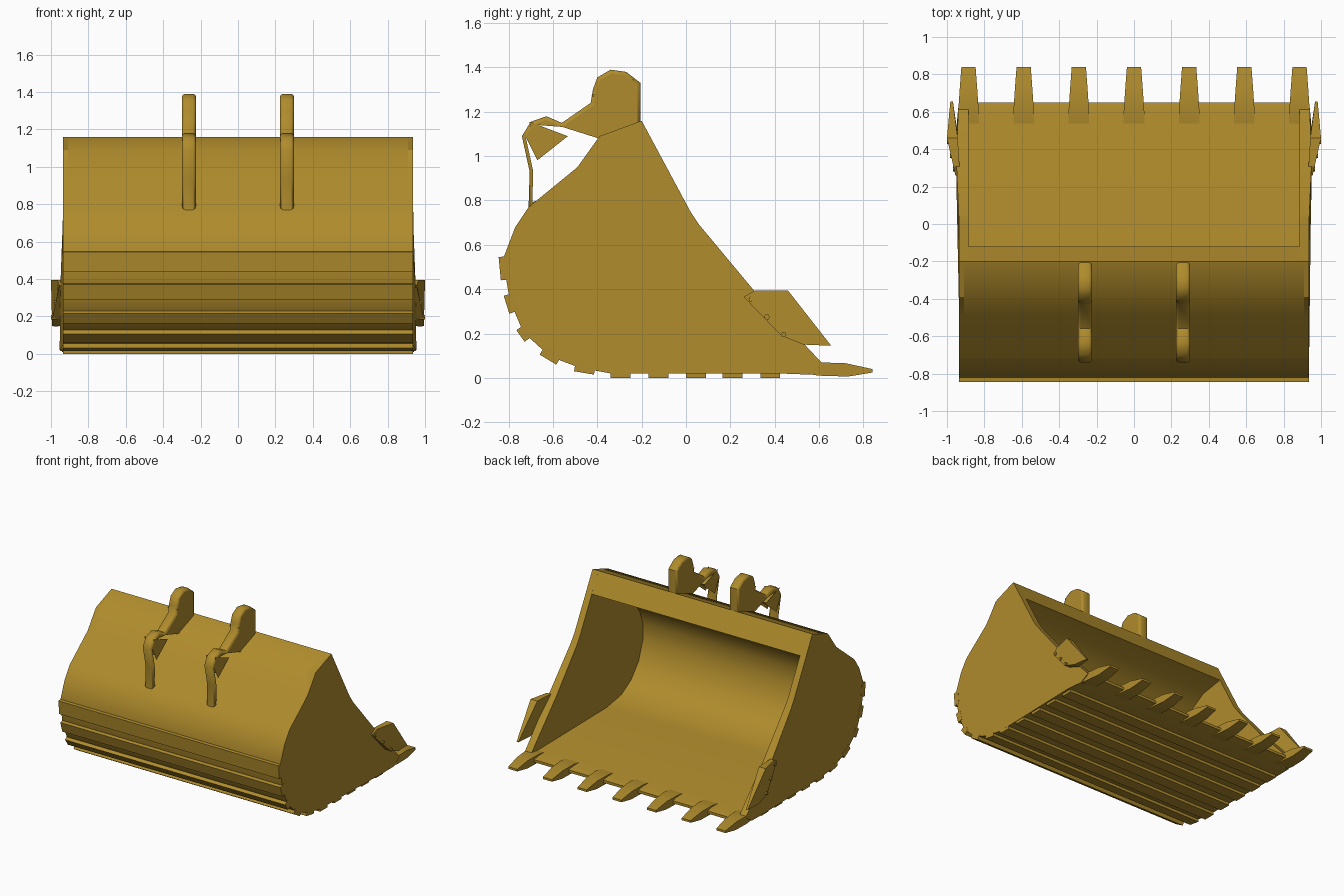
import bpy, bmesh
from mathutils import Matrix, Vector

if "Cube" in bpy.data.objects:
    bpy.data.objects.remove(bpy.data.objects["Cube"])

paint = bpy.data.materials.new("yellow_paint")
paint.diffuse_color = (0.43, 0.26, 0.025, 1)
paint.use_nodes = True
paint.node_tree.nodes["Principled BSDF"].inputs["Base Color"].default_value = paint.diffuse_color


def finish(ob, angle=0.6):
    ob.data.materials.append(paint)
    bpy.ops.object.select_all(action='DESELECT')
    ob.select_set(True)
    bpy.context.view_layer.objects.active = ob
    bpy.ops.object.shade_smooth_by_angle(angle=angle)
    return ob


def prism(name, pts, lo, hi, angle=0.6):
    """Solid from a (y, z) outline; lo and hi give x as functions of y."""
    bm = bmesh.new()
    a = [bm.verts.new((lo(y), y, z)) for y, z in pts]
    b = [bm.verts.new((hi(y), y, z)) for y, z in pts]
    bm.faces.new(a)
    bm.faces.new(b[::-1])
    n = len(pts)
    for i in range(n):
        j = (i + 1) % n
        bm.faces.new((a[i], b[i], b[j], a[j]))
    bmesh.ops.recalc_face_normals(bm, faces=bm.faces)
    me = bpy.data.meshes.new(name)
    bm.to_mesh(me)
    bm.free()
    ob = bpy.data.objects.new(name, me)
    bpy.context.collection.objects.link(ob)
    return finish(ob, angle)


def lerp_table(table):
    """Piecewise linear function of y."""
    def f(y):
        if y <= table[0][0]:
            return table[0][1]
        for (y0, v0), (y1, v1) in zip(table, table[1:]):
            if y <= y1:
                return v0 + (v1 - v0) * (y - y0) / (y1 - y0)
        return table[-1][1]
    return f


# curved shell: outer skin, then inner skin back to the lip
outer = [(-0.2, 1.16), (-0.39, 1.09), (-0.49, 0.95), (-0.71, 0.77), (-0.77, 0.68),
         (-0.82, 0.55), (-0.81, 0.44), (-0.80, 0.38), (-0.77, 0.29), (-0.74, 0.22),
         (-0.70, 0.175), (-0.645, 0.125), (-0.57, 0.08), (-0.49, 0.05), (-0.41, 0.033),
         (-0.34, 0.02), (0.42, 0.02), (0.55, 0.015)]
inner = [(0.65, 0.025), (0.65, 0.045), (0.6, 0.06), (-0.3, 0.07), (-0.48, 0.1),
         (-0.6, 0.17), (-0.69, 0.28), (-0.74, 0.42), (-0.74, 0.55), (-0.70, 0.66),
         (-0.62, 0.75), (-0.42, 0.91), (-0.3, 0.98), (-0.12, 1.01)]
prism("shell", outer + inner, lambda y: -0.91, lambda y: 0.91)

# side walls flare slightly towards the mouth
side = outer + [(0.62, 0.06), (0.31, 0.39), (0.06, 0.69), (0.02, 0.75)]
flare = lerp_table([(0.0, 0.935), (0.45, 0.955), (0.62, 0.94)])
for s, tag in ((-1, "left"), (1, "right")):
    prism("side_wall_" + tag, side, lambda y: s * 0.885, lambda y: s * flare(y), 0.5)

# wear strips around the heel and floor, each an outer edge sunk into the shell
strips = [((-0.845, 0.545), (-0.835, 0.44)), ((-0.822, 0.37), (-0.797, 0.29)),
          ((-0.765, 0.215), (-0.728, 0.163)), ((-0.66, 0.105), (-0.585, 0.06)),
          ((-0.505, 0.03), (-0.415, 0.015))]
strips += [((y, 0.0), (y + 0.09, 0.0)) for y in (-0.34, -0.17, 0.0, 0.165, 0.335)]
for i, (p, q) in enumerate(strips):
    p, q = Vector(p), Vector(q)
    d = (q - p).normalized()
    inward = Vector((-d.y, d.x)) * 0.045
    prism(f"wear_strip_{i + 1}", [p, q, q + inward, p + inward],
          lambda y: -0.936, lambda y: 0.936)

# seven tapered digging teeth
tooth = [(0.5, 0.055), (0.6, 0.07), (0.72, 0.066), (0.84, 0.04), (0.84, 0.024),
         (0.73, 0.006), (0.6, 0.01), (0.5, 0.025)]
half = lerp_table([(0.6, 0.055), (0.72, 0.047), (0.84, 0.038)])
for i in range(7):
    cx = (i - 3) * 0.295
    prism(f"tooth_{i + 1}", tooth, lambda y: cx - half(y), lambda y: cx + half(y))

# side cutters with bolts
cutter = [(0.26, 0.365), (0.31, 0.394), (0.46, 0.394), (0.655, 0.145), (0.53, 0.15),
          (0.43, 0.19)]
cut_out = lerp_table([(0.26, 0.955), (0.46, 1.0), (0.655, 0.982)])
cut_in = lerp_table([(0.26, 0.93), (0.5, 0.945), (0.655, 0.968)])
for s, tag in ((-1, "left"), (1, "right")):
    prism("side_cutter_" + tag, cutter, lambda y: s * cut_in(y), lambda y: s * cut_out(y), 0.3)
    for k, (y, z) in enumerate(((0.295, 0.355), (0.365, 0.275), (0.44, 0.195))):
        bpy.ops.mesh.primitive_cylinder_add(vertices=6, radius=0.013, depth=0.03,
            location=(s * (cut_out(y) - 0.01), y, z), rotation=(0, 1.5708, 0))
        bpy.context.object.name = f"cutter_bolt_{tag}_{k + 1}"
        finish(bpy.context.object)

# hanger ears: filled curve with two pin holes, rounded edges
ear = [(-0.205, 1.14), (-0.205, 1.33), (-0.27, 1.38), (-0.34, 1.39), (-0.40, 1.355),
       (-0.42, 1.30), (-0.43, 1.24), (-0.56, 1.15), (-0.63, 1.18), (-0.70, 1.155),
       (-0.74, 1.09), (-0.705, 0.93), (-0.71, 0.77), (-0.62, 0.80), (-0.45, 0.94),
       (-0.36, 1.06)]
holes = [[(-0.39, 1.27), (-0.26, 1.32), (-0.29, 1.21)],
         [(-0.685, 1.13), (-0.565, 1.085), (-0.66, 1.01)]]
to_side = Matrix(((0, 0, 1, 0), (1, 0, 0, 0), (0, 1, 0, 0), (0, 0, 0, 1)))
for s, tag in ((-1, "left"), (1, "right")):
    cu = bpy.data.curves.new("ear", 'CURVE')
    cu.dimensions = '2D'
    cu.fill_mode = 'BOTH'
    cu.extrude, cu.bevel_depth, cu.bevel_resolution = 0.022, 0.016, 1
    cu.offset = -0.016
    for loop in [ear] + holes:
        sp = cu.splines.new('POLY')
        sp.points.add(len(loop) - 1)
        for pt, (y, z) in zip(sp.points, loop):
            pt.co = (y, z, 0, 1)
        sp.use_cyclic_u = True
    ob = bpy.data.objects.new("hanger_ear_" + tag, cu)
    bpy.context.collection.objects.link(ob)
    ob.matrix_world = Matrix.Translation((s * 0.262, 0, 0)) @ to_side
    bpy.ops.object.select_all(action='DESELECT')
    ob.select_set(True)
    bpy.context.view_layer.objects.active = ob
    bpy.ops.object.convert(target='MESH')
    finish(bpy.context.object, 0.8)
